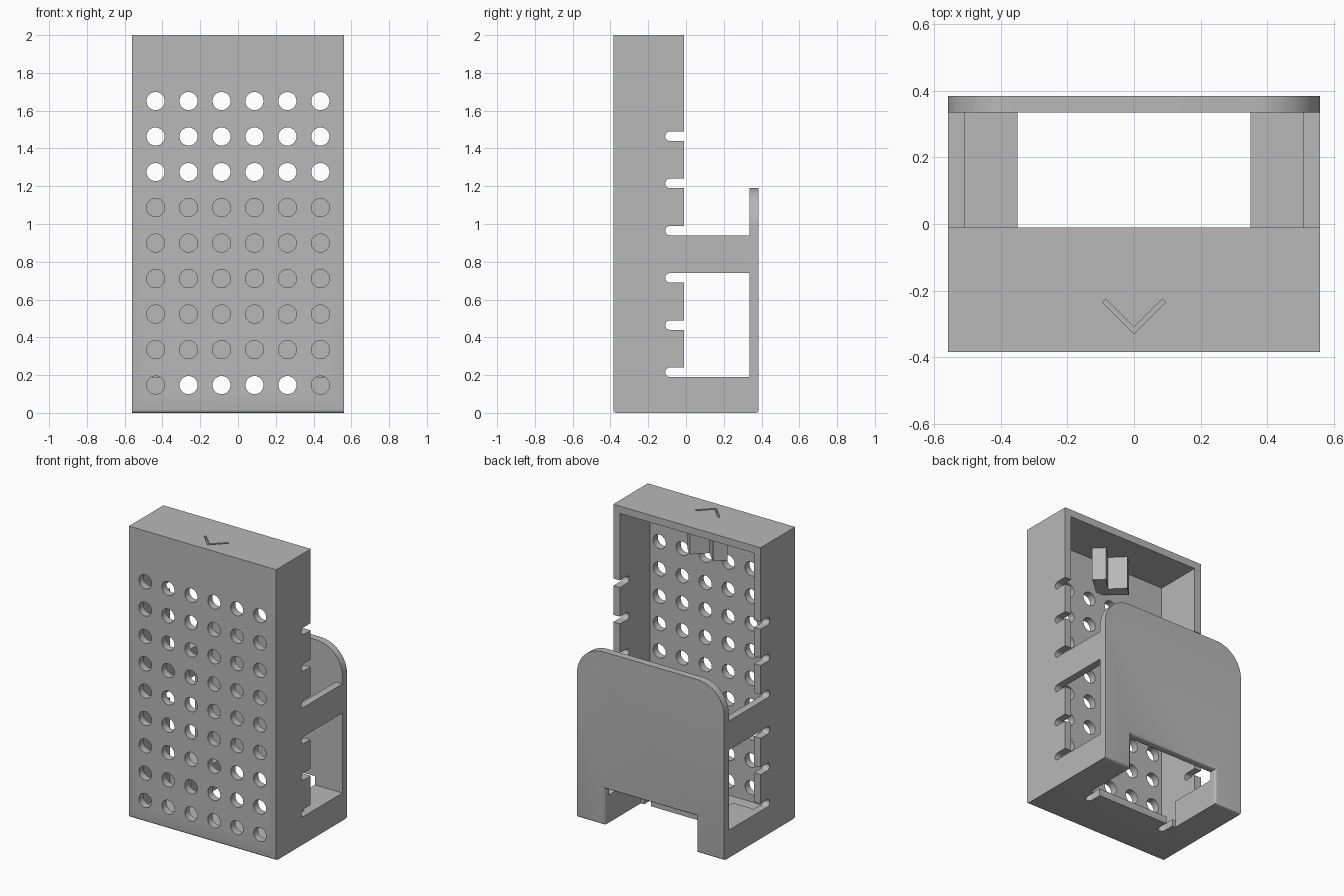
import bpy, bmesh
from math import sin, cos, pi, radians

cube = bpy.data.objects.get("Cube")
if cube:
    bpy.data.objects.remove(cube, do_unlink=True)

grey = bpy.data.materials.new("grey plastic")
grey.use_nodes = True
colour = (0.48, 0.48, 0.48, 1)
grey.diffuse_color = colour
grey.node_tree.nodes["Principled BSDF"].inputs["Base Color"].default_value = colour

W, BACK, WALL = 0.56, 0.385, 0.05   # half width, half depth, wall thickness
RIM = -0.01                         # open rear edge of the tray
FOOT_X, FOOT_Z = 0.35, 0.19


def prism(name, profiles, axis, a, b, bevel=None, size=0.015):
    """Extrude closed 2D profiles along an axis from a to b."""
    place = {"x": lambda u, v, w: (w, u, v),
             "y": lambda u, v, w: (u, w, v),
             "z": lambda u, v, w: (u, v, w)}[axis]
    bm = bmesh.new()
    for pts in profiles:
        lo = [bm.verts.new(place(u, v, a)) for u, v in pts]
        hi = [bm.verts.new(place(u, v, b)) for u, v in pts]
        bm.faces.new(lo)
        bm.faces.new(hi)
        for i in range(len(pts)):
            j = (i + 1) % len(pts)
            bm.faces.new((lo[i], lo[j], hi[j], hi[i]))
    bmesh.ops.recalc_face_normals(bm, faces=bm.faces)
    if bevel:
        edges = [e for e in bm.edges if all(bevel(v.co) for v in e.verts)]
        bmesh.ops.bevel(bm, geom=edges, offset=size, segments=4,
                        profile=0.5, affect="EDGES")
    mesh = bpy.data.meshes.new(name)
    bm.to_mesh(mesh)
    bm.free()
    mesh.materials.append(grey)
    obj = bpy.data.objects.new(name, mesh)
    bpy.context.collection.objects.link(obj)
    return obj


def rect(u0, u1, v0, v1):
    return [(u0, v0), (u1, v0), (u1, v1), (u0, v1)]


def arc(cu, cv, r, start, end, n):
    angles = [radians(start + (end - start) * i / n) for i in range(n + 1)]
    return [(cu + r * cos(t), cv + r * sin(t)) for t in angles]


def chevron(tip, apex, half):
    """V outline with 45 degree arms."""
    d, m = half * cos(pi / 4), half / cos(pi / 4)
    y = apex + tip
    return [(0, max(apex - m, -0.36)), (tip + d, y - d), (tip - d, y + d),
            (0, apex + m), (d - tip, y + d), (-tip - d, y - d)]


def boolean(obj, other, operation):
    mod = obj.modifiers.new("cut", "BOOLEAN")
    mod.operation, mod.solver, mod.object = operation, "EXACT", other
    bpy.context.view_layer.objects.active = obj
    bpy.ops.object.modifier_apply(modifier=mod.name)
    bpy.data.objects.remove(other, do_unlink=True)


def smooth(obj):
    bpy.ops.object.select_all(action="DESELECT")
    obj.select_set(True)
    bpy.context.view_layer.objects.active = obj
    bpy.ops.object.shade_smooth_by_angle(angle=radians(35))


# Tray: hollow box open at the rear, front bottom edge rounded
tray = prism("tray", [rect(-W, W, 0, 2)], "y", -BACK, RIM,
             lambda c: c.y < -0.3 and c.z < 0.01)
inner = prism("tray_hollow", [rect(WALL - W, W - WALL, WALL, 2 - WALL)],
              "y", WALL - BACK, 0.2)
boolean(tray, inner, "DIFFERENCE")

# Chevron socket hanging under the lid, with its slit
socket = prism("socket", [chevron(0.12, -0.32, 0.045)], "z", 1.72, 1.97)
boolean(tray, socket, "UNION")
slit = prism("socket_slit", [chevron(0.09, -0.32, 0.007)], "z", 1.77, 2.1)
boolean(tray, slit, "DIFFERENCE")

# Grid of round vents through the front wall
vents = [arc(0.1745 * (i - 2.5), 0.147 + 0.188 * j, 0.048, 0, 348.75, 31)
         for i in range(6) for j in range(9)]
boolean(tray, prism("vent_cutter", vents, "y", -0.5, -0.3), "DIFFERENCE")

# Round-ended slots in the side walls and floor
side_slots = [arc(-0.085, 0.215 + 0.25 * i, 0.025, 90, 270, 12)
              + [(0.1, 0.19 + 0.25 * i), (0.1, 0.24 + 0.25 * i)]
              for i in range(6)]
boolean(tray, prism("side_slot_cutter", side_slots, "x", -0.7, 0.7), "DIFFERENCE")
floor_slots = [arc(x, -0.085, 0.025, 180, 360, 12)
               + [(x + 0.025, 0.1), (x - 0.025, 0.1)] for x in (-0.3, 0.3)]
boolean(tray, prism("floor_slot_cutter", floor_slots, "z", -0.1, 0.08), "DIFFERENCE")
smooth(tray)

# Rear panel: rounded top corners and a notch between the feet
R, TOP, NOTCH = 0.2, 1.19, 0.25
outline = ([(FOOT_X, 0), (W, 0)]
           + arc(W - R, TOP - R, R, 0, 90, 16)
           + arc(R - W, TOP - R, R, 90, 180, 16)
           + [(-W, 0), (-FOOT_X, 0), (-FOOT_X, NOTCH), (FOOT_X, NOTCH)])
panel = prism("rear_panel", [outline], "y", BACK - WALL, BACK,
              lambda c: c.y > 0.38 and c.z < 0.3)
smooth(panel)

# Feet and side arms joining the tray to the rear panel
for side, s in (("left", 1), ("right", -1)):
    foot = sorted((s * FOOT_X, s * W))
    arm = sorted((s * (W - WALL), s * W))
    prism(side + "_foot", [rect(*foot, 0, FOOT_Z)], "y", RIM, BACK - WALL)
    prism(side + "_arm", [rect(*arm, 0.74, 0.94)], "y", RIM, BACK - WALL)
